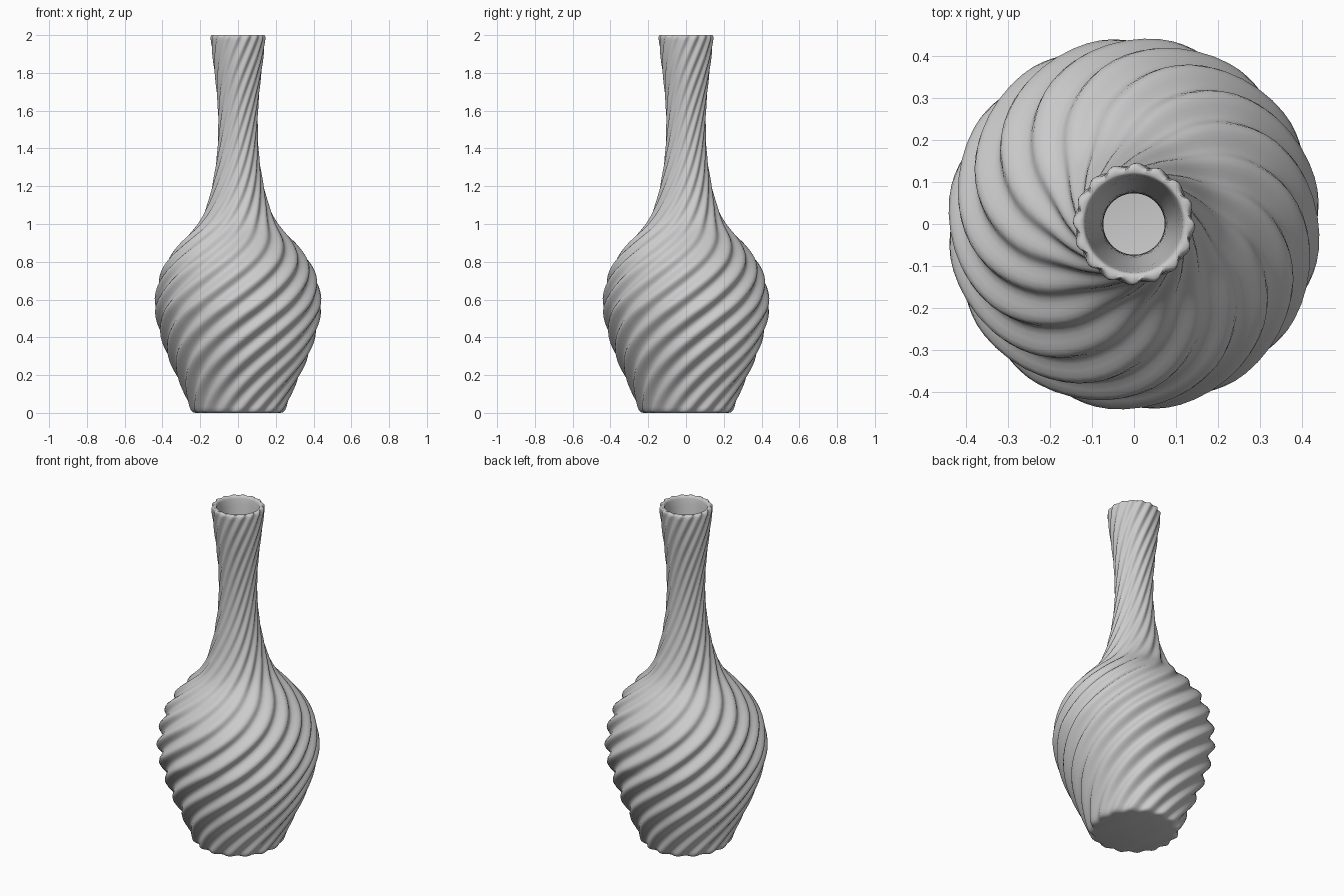
import bpy, bmesh, math

if "Cube" in bpy.data.objects:
    bpy.data.objects.remove(bpy.data.objects["Cube"])

SEG, LOBES, TWIST, DEPTH = 128, 16, math.pi, 0.035

# outer ridge profile (radius, height)
KEYS = [(.257, .03), (.285, .1), (.33, .2), (.375, .3), (.41, .4), (.435, .5),
        (.444, .58), (.424, .7), (.382, .8), (.305, .9), (.213, 1.0), (.165, 1.1),
        (.138, 1.2), (.12, 1.3), (.109, 1.4), (.105, 1.5), (.107, 1.6),
        (.114, 1.7), (.125, 1.8), (.137, 1.9), (.146, 1.985)]


def smooth(pts, n):
    """Catmull-Rom through the profile points."""
    out = []
    for i in range(len(pts) - 1):
        p = [pts[max(i - 1, 0)], pts[i], pts[i + 1], pts[min(i + 2, len(pts) - 1)]]
        for k in range(n):
            t = k / n
            out.append(tuple(.5 * (2 * b + (c - a) * t + (2 * a - 5 * b + 4 * c - d) * t * t
                                   + (3 * b - a - 3 * c + d) * t ** 3)
                             for a, b, c, d in zip(*p)))
    return out + [pts[-1]]


wall = smooth(KEYS, 4)
# each ring: ridge radius, height, flute depth
rings = [(.225, 0, DEPTH), (.24, .004, DEPTH), (.25, .014, DEPTH)]
rings += [(r, z, DEPTH) for r, z in wall]
rings += [(.144, 1.995, DEPTH), (.139, 2.0, DEPTH), (.124, 2.0, DEPTH * .3),
          (.118, 1.996, 0), (.115, 1.985, 0)]
# plain inner wall down to the floor
rings += [(r - .032, z, 0) for r, z in reversed(wall[:-1:2]) if z > .04]
rings += [(.2, .04, 0)]

bm = bmesh.new()
loops = []
for r, z, d in rings:
    loop = []
    for i in range(SEG):
        a = 2 * math.pi * i / SEG
        rr = r * (1 - d + d * math.cos(LOBES * a))
        t = a + TWIST * z
        loop.append(bm.verts.new((rr * math.cos(t), rr * math.sin(t), z)))
    loops.append(loop)
for lo, hi in zip(loops, loops[1:]):
    for i in range(SEG):
        j = (i + 1) % SEG
        bm.faces.new((lo[i], lo[j], hi[j], hi[i]))
# foot and inside floor
bm.faces.new(list(reversed(loops[0])))
bm.faces.new(loops[-1])
me = bpy.data.meshes.new("twisted_vase")
bm.to_mesh(me)
bm.free()
vase = bpy.data.objects.new("twisted_vase", me)
bpy.context.collection.objects.link(vase)
bpy.context.view_layer.objects.active = vase
vase.select_set(True)
bpy.ops.object.shade_smooth_by_angle(angle=math.radians(50))
